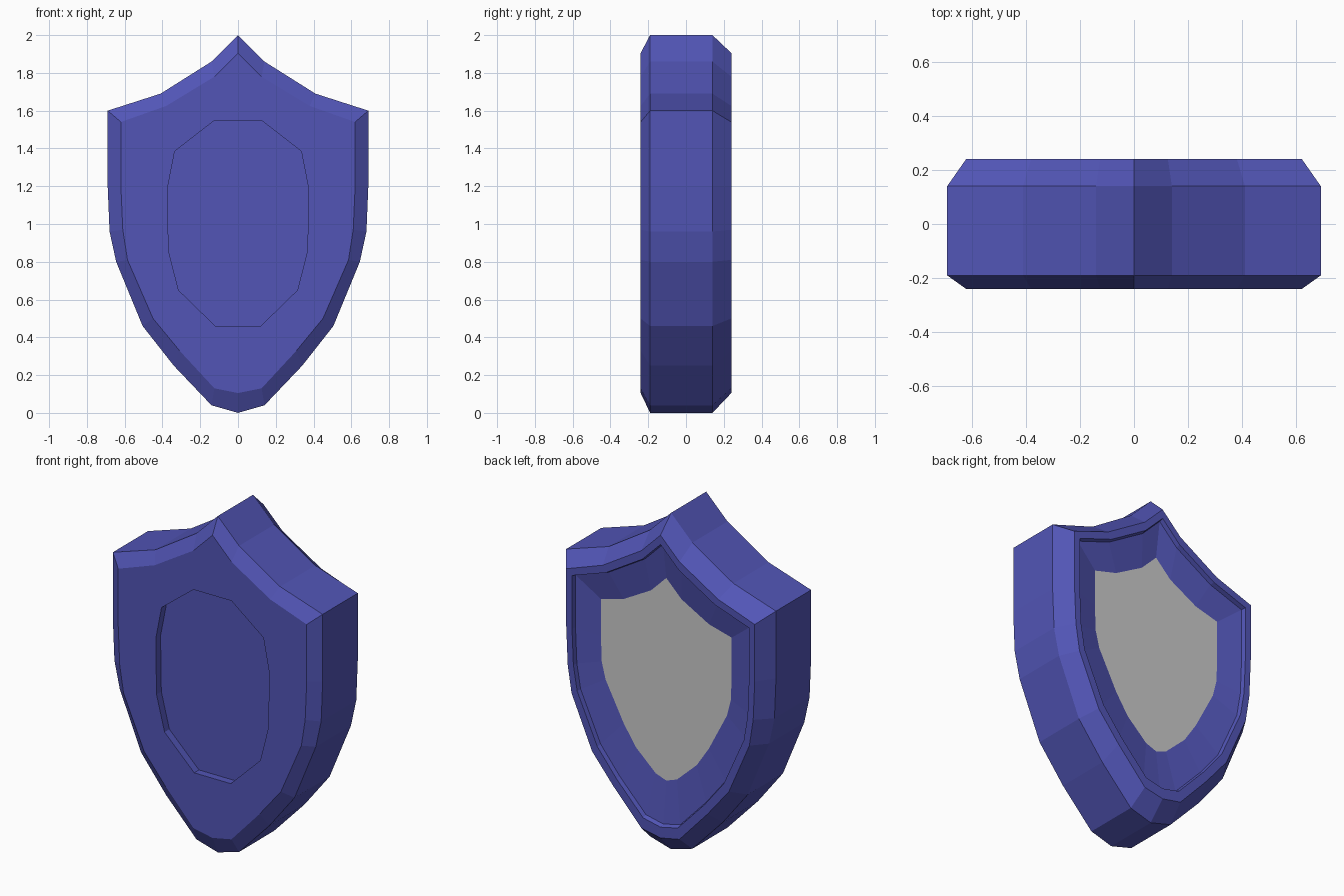
import bpy
import bmesh

if "Cube" in bpy.data.objects:
    bpy.data.objects.remove(bpy.data.objects["Cube"])

# Right-hand half outlines (x, z), from the top point down to the bottom point
OUTER = [(0, 2.0), (.14, 1.86), (.41, 1.69), (.69, 1.6), (.69, 1.2), (.68, .96),
         (.645, .8), (.505, .46), (.34, .25), (.14, .04), (0, 0)]
RIM = [(0, 1.905), (.125, 1.78), (.38, 1.625), (.62, 1.54), (.62, 1.2), (.61, .97),
       (.585, .81), (.45, .5), (.31, .33), (.125, .13), (0, .105)]
PANEL = [(0, 1.63), (.1, 1.53), (.28, 1.43), (.43, 1.39), (.43, 1.17), (.425, 1.02),
         (.40, .92), (.28, .69), (.2, .57), (.07, .45), (0, .425)]
OVAL = [(.125, 1.548), (.335, 1.385), (.373, 1.19), (.368, .86), (.315, .65), (.12, .46)]


def mirrored(half):
    """Close a half outline by mirroring it across x = 0."""
    return half + [(-x, z) for x, z in reversed(half) if x > 0]


def blend(a, b, t):
    return [(p[0] + (q[0] - p[0]) * t, p[1] + (q[1] - p[1]) * t) for p, q in zip(a, b)]


def ring(bm, half, y):
    return [bm.verts.new((x, y, z)) for x, z in mirrored(half)]


def bridge(bm, a, b):
    n = len(a)
    for i in range(n):
        j = (i + 1) % n
        bm.faces.new((a[i], a[j], b[j], b[i]))


def loop_edges(bm, verts):
    n = len(verts)
    return [bm.edges.get((verts[i], verts[(i + 1) % n])) for i in range(n)]


def finish(bm, name, material=None):
    mesh = bpy.data.meshes.new(name)
    bm.to_mesh(mesh)
    bm.free()
    if material:
        mesh.materials.append(material)
    obj = bpy.data.objects.new(name, mesh)
    bpy.context.collection.objects.link(obj)
    return obj


blue = bpy.data.materials.new("blue")
blue.diffuse_color = (.084, .091, .468, 1)
blue.use_nodes = True
blue.node_tree.nodes["Principled BSDF"].inputs["Base Color"].default_value = blue.diffuse_color

PANEL_Y = .185
opening = blend(RIM, PANEL, .2)

# Shield body: bevelled front, side wall, bevelled back rim, sloped back recess
bm = bmesh.new()
rings = [ring(bm, half, y) for half, y in (
    (RIM, -.24), (OUTER, -.19), (OUTER, .14), (RIM, .24),
    (opening, .24), (blend(RIM, PANEL, .23), .215), (PANEL, PANEL_Y))]
for a, b in zip(rings, rings[1:]):
    bridge(bm, a, b)

# Shallow oval recess in the front
oval_front = ring(bm, OVAL, -.24)
oval_floor = ring(bm, OVAL, -.195)
bridge(bm, oval_front, oval_floor)
bm.faces.new(oval_floor)

# Flat front face between the rim and the oval
bmesh.ops.triangle_fill(bm, use_beauty=True, normal=(0, -1, 0),
                        edges=loop_edges(bm, rings[0]) + loop_edges(bm, oval_front))

# Close the back temporarily so that the normals come out consistent
cap = bm.faces.new(rings[-1])
bmesh.ops.recalc_face_normals(bm, faces=bm.faces[:])
bmesh.ops.delete(bm, geom=[cap], context='FACES_ONLY')
finish(bm, "shield_body", blue)

# Grey back panel
bm = bmesh.new()
face = bm.faces.new(ring(bm, PANEL, PANEL_Y))
face.normal_update()
if face.normal.y < 0:
    face.normal_flip()
finish(bm, "back_panel")
